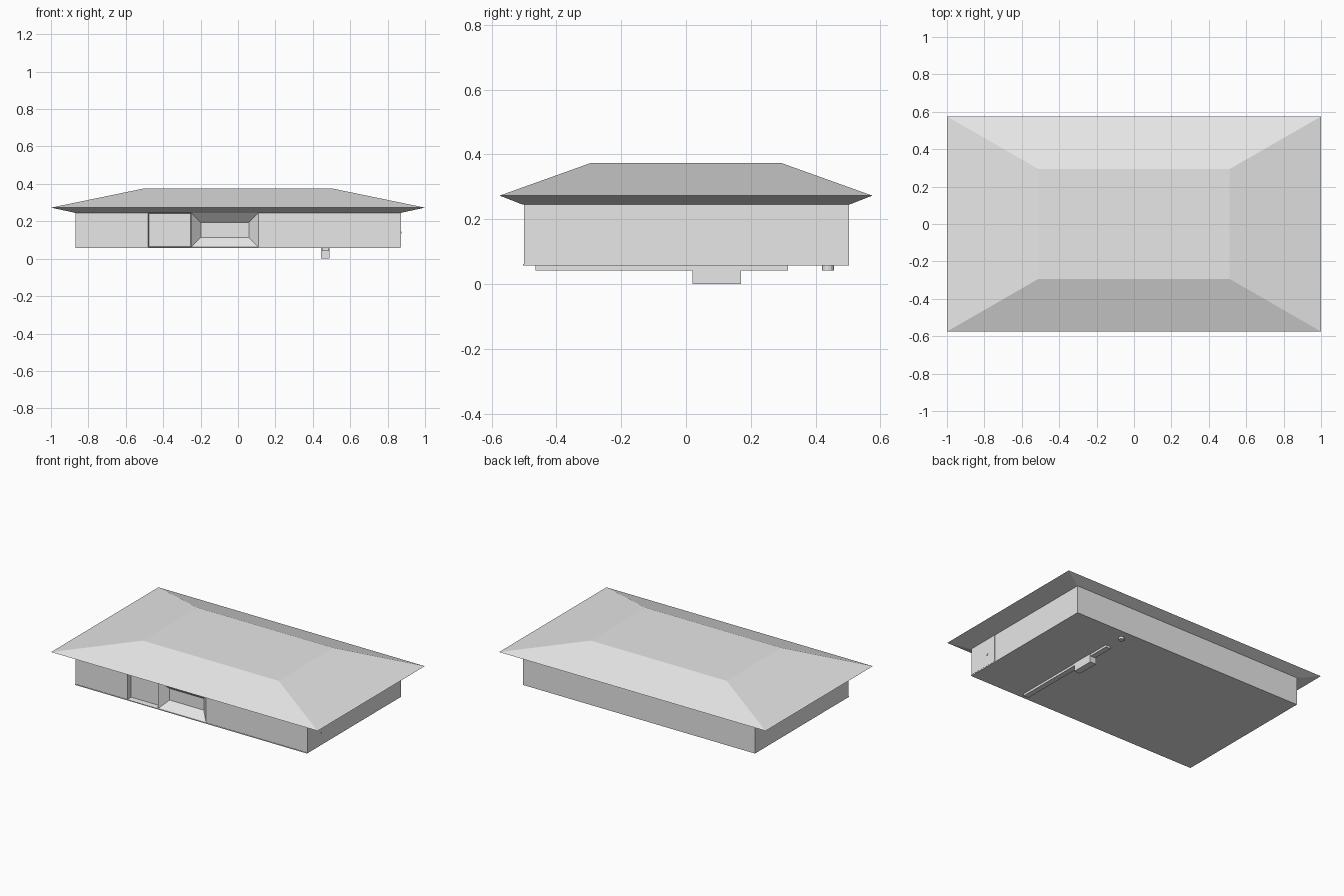
import bpy, bmesh, math
from mathutils import Matrix, Vector

if "Cube" in bpy.data.objects:
    bpy.data.objects.remove(bpy.data.objects["Cube"], do_unlink=True)

GREY = (0.8, 0.8, 0.8, 1)
grey = bpy.data.materials.new("light_grey")
grey.use_nodes = True
grey.diffuse_color = GREY
grey.node_tree.nodes["Principled BSDF"].inputs["Base Color"].default_value = GREY


def finish(name, bm):
    """Turn a bmesh into a flat shaded grey object."""
    bmesh.ops.recalc_face_normals(bm, faces=bm.faces)
    mesh = bpy.data.meshes.new(name)
    bm.to_mesh(mesh)
    bm.free()
    mesh.materials.append(grey)
    obj = bpy.data.objects.new(name, mesh)
    bpy.context.collection.objects.link(obj)
    return obj


def box_mesh(x0, x1, y0, y1, z0, z1):
    bm = bmesh.new()
    centre = Vector((x0 + x1, y0 + y1, z0 + z1)) / 2
    size = (x1 - x0, y1 - y0, z1 - z0, 1)
    bmesh.ops.create_cube(bm, size=1, matrix=Matrix.Translation(centre) @ Matrix.Diagonal(size))
    return bm


def box(name, *bounds):
    return finish(name, box_mesh(*bounds))


def cylinder(name, radius, depth, sides, matrix):
    bm = bmesh.new()
    bmesh.ops.create_cone(bm, cap_ends=True, segments=sides, radius1=radius,
                          radius2=radius, depth=depth, matrix=matrix)
    return finish(name, bm)


# Hipped roof with a flat top and sloping soffit: stacked rectangles (half x, half y, z)
bm = bmesh.new()
rings = []
for hx, hy, z in [(0.87, 0.503, 0.245), (1.0, 0.575, 0.273), (0.51, 0.293, 0.374)]:
    rings.append([bm.verts.new((sx * hx, sy * hy, z))
                  for sx, sy in ((-1, -1), (1, -1), (1, 1), (-1, 1))])
for low, high in zip(rings, rings[1:]):
    for i in range(4):
        j = (i + 1) % 4
        bm.faces.new((low[i], low[j], high[j], high[i]))
bm.faces.new(rings[0])
bm.faces.new(rings[-1])
finish("roof", bm)

# Walls, with a shallow entrance recess and a tapered window bay in the front
bm = box_mesh(-0.87, 0.87, -0.5, 0.503, 0.062, 0.245)
for x in (-0.48, -0.25, 0.11):
    bmesh.ops.bisect_plane(bm, geom=bm.verts[:] + bm.edges[:] + bm.faces[:],
                           plane_co=(x, 0, 0), plane_no=(1, 0, 0))
bm.normal_update()
for x, inset, depth in ((-0.365, 0.003, 0.035), (-0.07, 0.052, 0.05)):
    face = next(f for f in bm.faces if f.normal.y < -0.9
                and abs(f.calc_center_median().x - x) < 0.01)
    bmesh.ops.inset_region(bm, faces=[face], thickness=inset, depth=-depth,
                           use_even_offset=True)
finish("walls", bm)

# Floor slab, a hair proud of the front wall
box("floor_slab", -0.87, 0.87, -0.503, 0.503, 0.057, 0.062)

# Side door panel and its knob
box("side_door", 0.869, 0.871, -0.5, -0.28, 0.062, 0.245)
cylinder("door_knob", 0.006, 0.006, 10,
         Matrix.Translation((0.872, -0.35, 0.14)) @ Matrix.Rotation(math.pi / 2, 4, 'Y'))

# Fittings under the floor
box("under_rail", 0.45, 0.487, -0.465, 0.315, 0.042, 0.058)
box("under_block", 0.445, 0.49, 0.02, 0.17, 0.0, 0.058)
cylinder("under_stud", 0.018, 0.016, 12, Matrix.Translation((0.468, 0.438, 0.05)))
